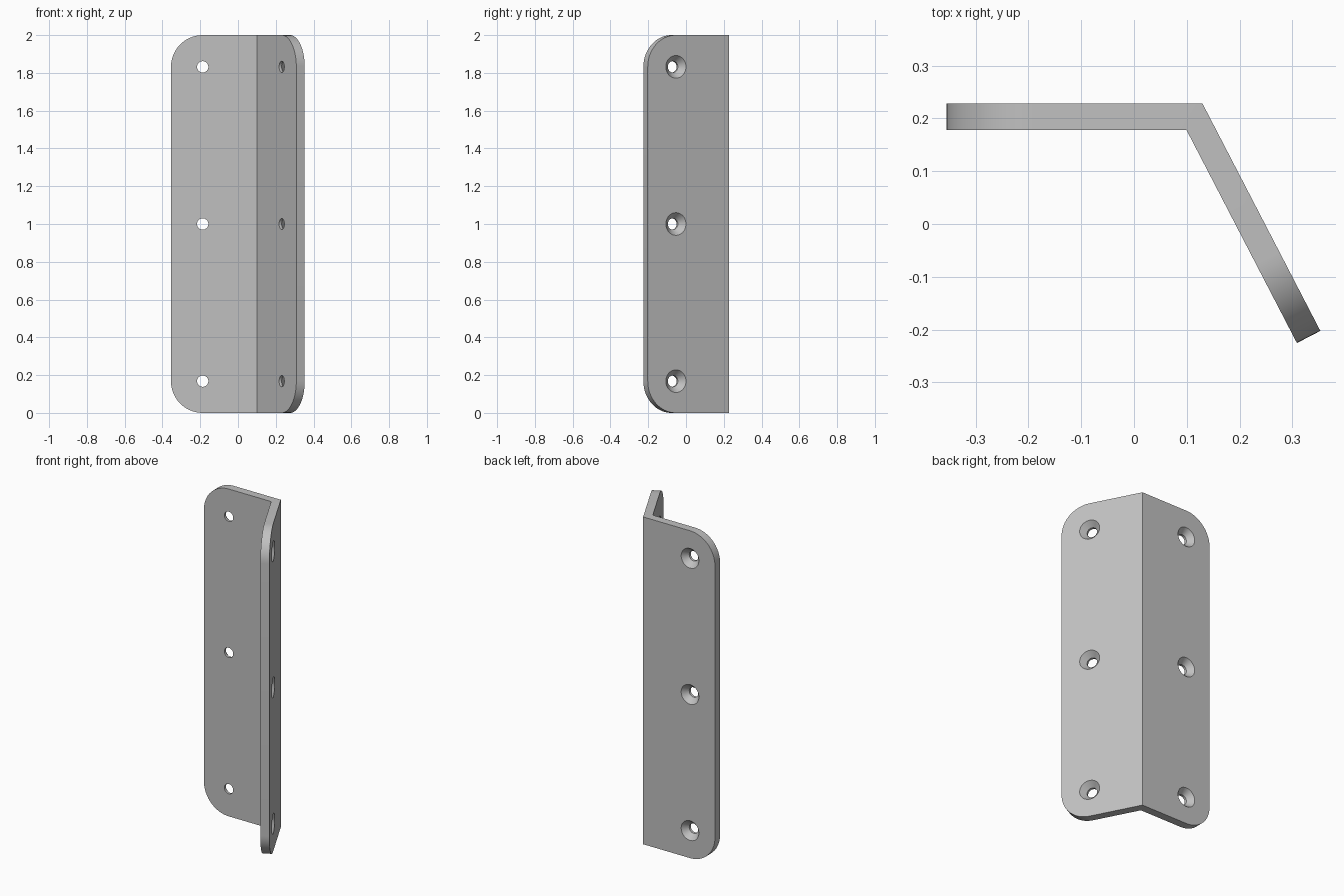
import bpy
import bmesh
import math
from mathutils import Matrix, Vector

cube = bpy.data.objects.get("Cube")
if cube:
    bpy.data.objects.remove(cube, do_unlink=True)

HEIGHT, WIDTH, THICK, RADIUS = 2.0, 0.485, 0.05, 0.168
BEND = math.radians(62.6)
CORNER = Vector((0.13, 0.228, 0))
HOLE_R, SINK_R, SINK_DEPTH = 0.03, 0.06, 0.035
HOLE_HEIGHTS = (RADIUS, HEIGHT / 2, HEIGHT - RADIUS)

steel = bpy.data.materials.new("grey steel")
steel.use_nodes = True
grey = (0.53, 0.53, 0.53, 1)
steel.diffuse_color = grey
steel.node_tree.nodes["Principled BSDF"].inputs["Base Color"].default_value = grey


def wing_frame(along, outward):
    """Local axes of a wing: x along it, y outward, z up, from the bend."""
    axes = Matrix((along, outward, (0, 0, 1))).transposed().to_4x4()
    return Matrix.Translation(CORNER) @ axes


c, s = math.cos(BEND), math.sin(BEND)
frames = [wing_frame((-1, 0, 0), (0, 1, 0)), wing_frame((c, -s, 0), (s, c, 0))]


def wing_outline(start):
    """Rectangle from the bend with two rounded free corners."""
    points = [(start, 0)]
    for z, first in ((RADIUS, -90), (HEIGHT - RADIUS, 0)):
        for i in range(17):
            a = math.radians(first + 90 * i / 16)
            points.append((WIDTH - RADIUS + RADIUS * math.cos(a), z + RADIUS * math.sin(a)))
    return points + [(start, HEIGHT)]


def finish(bm, name):
    bmesh.ops.recalc_face_normals(bm, faces=bm.faces)
    mesh = bpy.data.meshes.new(name)
    bm.to_mesh(mesh)
    bm.free()
    mesh.materials.append(steel)
    obj = bpy.data.objects.new(name, mesh)
    bpy.context.collection.objects.link(obj)
    return obj


# Two mitred wings joined at the bend
bm = bmesh.new()
for frame in frames:
    loops = []
    for depth, start in ((0, 0), (-THICK, THICK * math.tan(BEND / 2))):
        loop = [bm.verts.new(frame @ Vector((u, depth, z))) for u, z in wing_outline(start)]
        bm.faces.new(loop)
        loops.append(loop)
    outer, inner = loops
    for i in range(len(outer) - 1):
        bm.faces.new((outer[i], outer[i + 1], inner[i + 1], inner[i]))
bmesh.ops.remove_doubles(bm, verts=bm.verts, dist=0.0005)
bracket = finish(bm, "angle_bracket")

# Countersunk screw holes, wide on the outer faces
slope = (SINK_R - HOLE_R) / SINK_DEPTH
profile = [(SINK_R + 0.01 * slope, 0.01), (HOLE_R, -SINK_DEPTH), (HOLE_R, -THICK - 0.02)]
SIDES = 40
bm = bmesh.new()
for frame in frames:
    for height in HOLE_HEIGHTS:
        rings = []
        for r, depth in profile:
            angles = [math.tau * i / SIDES for i in range(SIDES)]
            rings.append([bm.verts.new(frame @ Vector((
                WIDTH - RADIUS + r * math.cos(a), depth, height + r * math.sin(a))))
                for a in angles])
        bm.faces.new(rings[0])
        bm.faces.new(rings[-1])
        for a, b in zip(rings, rings[1:]):
            for i in range(SIDES):
                j = (i + 1) % SIDES
                bm.faces.new((a[i], a[j], b[j], b[i]))
cutter = finish(bm, "screw_hole_cutter")
cutter.hide_render = True

cut = bracket.modifiers.new("screw holes", "BOOLEAN")
cut.operation = "DIFFERENCE"
cut.solver = "EXACT"
cut.object = cutter
bpy.ops.object.select_all(action="DESELECT")
bracket.select_set(True)
bpy.context.view_layer.objects.active = bracket
bpy.ops.object.modifier_apply(modifier=cut.name)
bpy.data.objects.remove(cutter, do_unlink=True)
bpy.ops.object.shade_smooth_by_angle(angle=math.radians(30))
